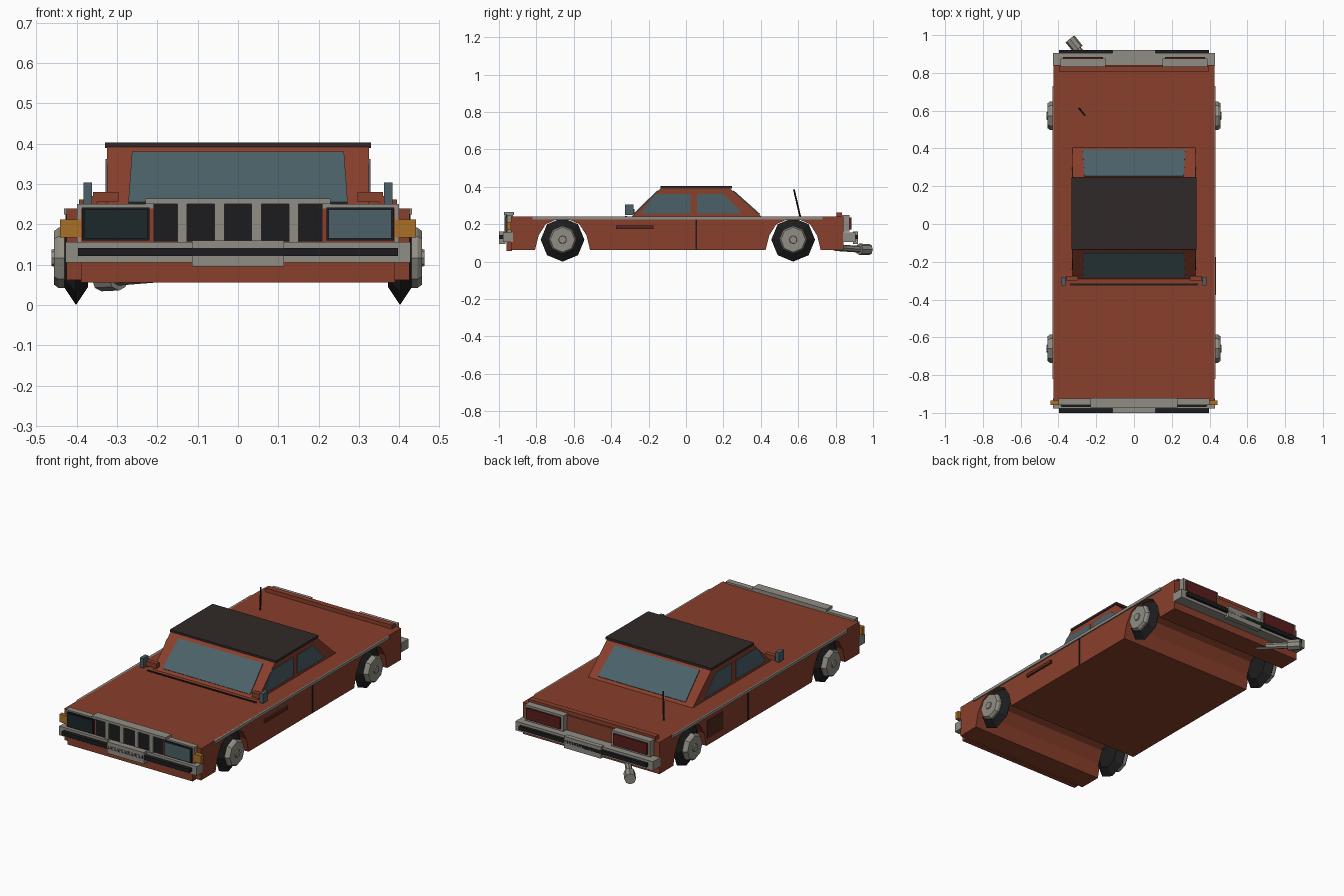
import bpy, bmesh, math
from mathutils import Vector

if "Cube" in bpy.data.objects:
    bpy.data.objects.remove(bpy.data.objects["Cube"])


def mat(name, r, g, b):
    m = bpy.data.materials.new(name)
    m.diffuse_color = (r, g, b, 1)
    m.use_nodes = True
    m.node_tree.nodes["Principled BSDF"].inputs["Base Color"].default_value = m.diffuse_color
    return m


RUST = mat("rust_paint", 0.25, 0.05, 0.025)
DARK_RUST = mat("dark_rust", 0.09, 0.022, 0.014)
BLACK = mat("black", 0.012, 0.012, 0.013)
ROOF = mat("roof_vinyl", 0.03, 0.022, 0.021)
CHROME = mat("chrome", 0.28, 0.27, 0.23)
GLASS = mat("glass", 0.07, 0.12, 0.14)
DARK_GLASS = mat("dark_glass", 0.012, 0.02, 0.024)
AMBER = mat("amber", 0.4, 0.16, 0.02)
RED = mat("red_lens", 0.1, 0.012, 0.012)


def finish(name, bm, m):
    bmesh.ops.recalc_face_normals(bm, faces=bm.faces)
    me = bpy.data.meshes.new(name)
    bm.to_mesh(me)
    bm.free()
    me.materials.append(m)
    ob = bpy.data.objects.new(name, me)
    bpy.context.collection.objects.link(ob)
    return ob


def box(name, x, y, z, m):
    bm = bmesh.new()
    bmesh.ops.create_cube(bm, size=1)
    for v in bm.verts:
        v.co = [(a + b) / 2 + c * (b - a) for (a, b), c in zip((x, y, z), v.co)]
    return finish(name, bm, m)


def pair(name, x, y, z, m):
    box(name + "_right", x, y, z, m)
    box(name + "_left", (-x[1], -x[0]), y, z, m)


def prism(name, pts, vec, m):
    """Extrude a flat polygon along a vector."""
    bm = bmesh.new()
    f = bm.faces.new([bm.verts.new(p) for p in pts])
    r = bmesh.ops.extrude_face_region(bm, geom=[f])
    bmesh.ops.translate(bm, vec=vec, verts=[v for v in r["geom"] if isinstance(v, bmesh.types.BMVert)])
    return finish(name, bm, m)


def side_prism(name, yz, x0, x1, m):
    return prism(name, [(x0, y, z) for y, z in yz], (x1 - x0, 0, 0), m)


def rod(name, a, b, r, m, n=8):
    a, b = Vector(a), Vector(b)
    bm = bmesh.new()
    bmesh.ops.create_cone(bm, cap_ends=True, segments=n, radius1=r, radius2=r, depth=(b - a).length)
    bm.transform((b - a).to_track_quat("Z", "Y").to_matrix().to_4x4())
    bmesh.ops.translate(bm, vec=(a + b) / 2, verts=bm.verts)
    return finish(name, bm, m)


def lathe_x(name, prof, y, z, m, n=8):
    """Revolve (x, radius) points about an axis along x."""
    bm = bmesh.new()
    rings = [[bm.verts.new((x, y + r * math.cos(i * math.tau / n), z + r * math.sin(i * math.tau / n)))
              for i in range(n)] for x, r in prof]
    for a, b in zip(rings, rings[1:]):
        for i in range(n):
            j = (i + 1) % n
            bm.faces.new((a[i], a[j], b[j], b[i]))
    bm.faces.new(rings[0])
    bm.faces.new(rings[-1])
    return finish(name, bm, m)


# Body: side profile with wheel arches running the full width
WHEELS = {"front": -0.66, "rear": 0.573}
arch = [(-.147, .062), (-.128, .14), (-.09, .2), (-.04, .222),
        (.04, .222), (.09, .2), (.128, .14), (.147, .062)]
profile = [(-.935, .24), (-.935, .062)]
for c in WHEELS.values():
    profile += [(c + y, z) for y, z in arch]
profile += [(.843, .062), (.843, .24)]
side_prism("body", profile, -.425, .425, RUST)
box("front_valance", (-.39, .39), (-.96, -.93), (.056, .24), RUST)
box("boot_lip", (-.395, .395), (.805, .835), (.235, .262), RUST)

# Cabin, roof and windows
side_prism("cabin", [(-.29, .24), (-.135, .392), (.235, .392), (.405, .24)], -.325, .325, RUST)
box("roof", (-.33, .33), (-.135, .245), (.39, .403), ROOF)


def screen(name, y0, y1, n):
    def pt(x, t):
        return (x, y0 + (y1 - y0) * t, .24 + .152 * t)
    pts = [pt(-.272, .08), pt(.272, .08), pt(.263, .9), pt(-.263, .9)]
    prism(name, pts, Vector(n) * .005, GLASS)


screen("windscreen", -.29, -.135, (0, -.7, .7))
screen("rear_window", .405, .235, (0, .67, .74))
for s, side in ((1, "right"), (-1, "left")):
    side_prism("front_window_" + side, [(-.243, .256), (-.165, .362), (.025, .362), (.025, .256)],
               s * .32, s * .329, GLASS)
    side_prism("back_window_" + side, [(.06, .256), (.06, .362), (.2, .362), (.302, .256)],
               s * .32, s * .329, GLASS)

# Side trim, door gaps, vents and mirrors
pair("side_trim", (.42, .432), (-.82, .73), (.224, .24), CHROME)
pair("door_gap", (.42, .428), (.051, .059), (.065, .224), BLACK)
box("side_scrape", (.42, .435), (-.375, -.175), (.175, .193), DARK_RUST)
box("side_patch", (-.428, -.42), (.28, .42), (.1, .2), DARK_RUST)
pair("mirror_arm", (.297, .36), (-.3, -.275), (.255, .281), RUST)
pair("mirror", (.362, .383), (-.325, -.28), (.25, .304), GLASS)
pair("mirror_stalk", (.35, .37), (-.3, -.285), (.25, .27), RUST)
box("wiper_slot", (-.34, .34), (-.325, -.315), (.235, .244), BLACK)

# Wheels: pointed eight-sided tyres with stepped hubs
for end, y in WHEELS.items():
    for s, side in ((1, "right"), (-1, "left")):
        tag = "_" + end + "_" + side
        lathe_x("tyre" + tag, [(s * .372, .072), (s * .402, .117), (s * .432, .072)], y, .117, BLACK)
        lathe_x("hub" + tag, [(s * .425, .075), (s * .445, .075), (s * .457, .066)], y, .117, CHROME)
        lathe_x("hub_cap" + tag, [(s * .45, .024), (s * .463, .02)], y, .117, CHROME)

# Front face: grille, headlights, indicators
box("front_chrome_panel", (-.4, .4), (-.957, -.925), (.152, .25), CHROME)
box("grille_recess", (-.21, .21), (-.962, -.95), (.158, .25), BLACK)
box("grille_top", (-.23, .23), (-.972, -.92), (.25, .264), CHROME)
for i, x in enumerate((-.138, -.046, .046, .138)):
    box(f"grille_bar_{i}", (x - .012, x + .012), (-.97, -.95), (.155, .252), CHROME)
pair("headlight_frame", (.22, .387), (-.966, -.95), (.16, .242), BLACK)
box("headlight_right", (.225, .381), (-.97, -.955), (.165, .237), GLASS)
box("headlight_left", (-.381, -.225), (-.97, -.955), (.165, .237), DARK_GLASS)
pair("indicator", (.383, .441), (-.958, -.935), (.168, .212), AMBER)

# Bumpers, shared layout for both ends
for end, y0, y1, y2 in (("front", -.925, -.978, -1.0), ("rear", .84, .905, .92)):
    d = math.copysign(.012, y1)
    box(end + "_bumper", (-.428, .428), sorted((y0, y1)), (.105, .156), CHROME)
    box(end + "_bumper_rubber", (-.397, .397), sorted((y1 - d, y2)), (.121, .142), BLACK)
    box(end + "_plate", (-.114, .114), sorted((y1 - d, y2)), (.095, .16), CHROME)

# Tail lights
pair("tail_light_frame", (.15, .39), (.835, .875), (.16, .248), CHROME)
pair("tail_light", (.165, .375), (.865, .885), (.172, .236), RED)

# Exhaust and aerial
rod("exhaust_pipe", (-.19, .795, .075), (-.3, .93, .066), .018, CHROME)
rod("exhaust_tip", (-.296, .926, .066), (-.339, .98, .064), .03, CHROME)
rod("aerial", (-.29, .612, .235), (-.262, .577, .385), .005, BLACK, 6)
